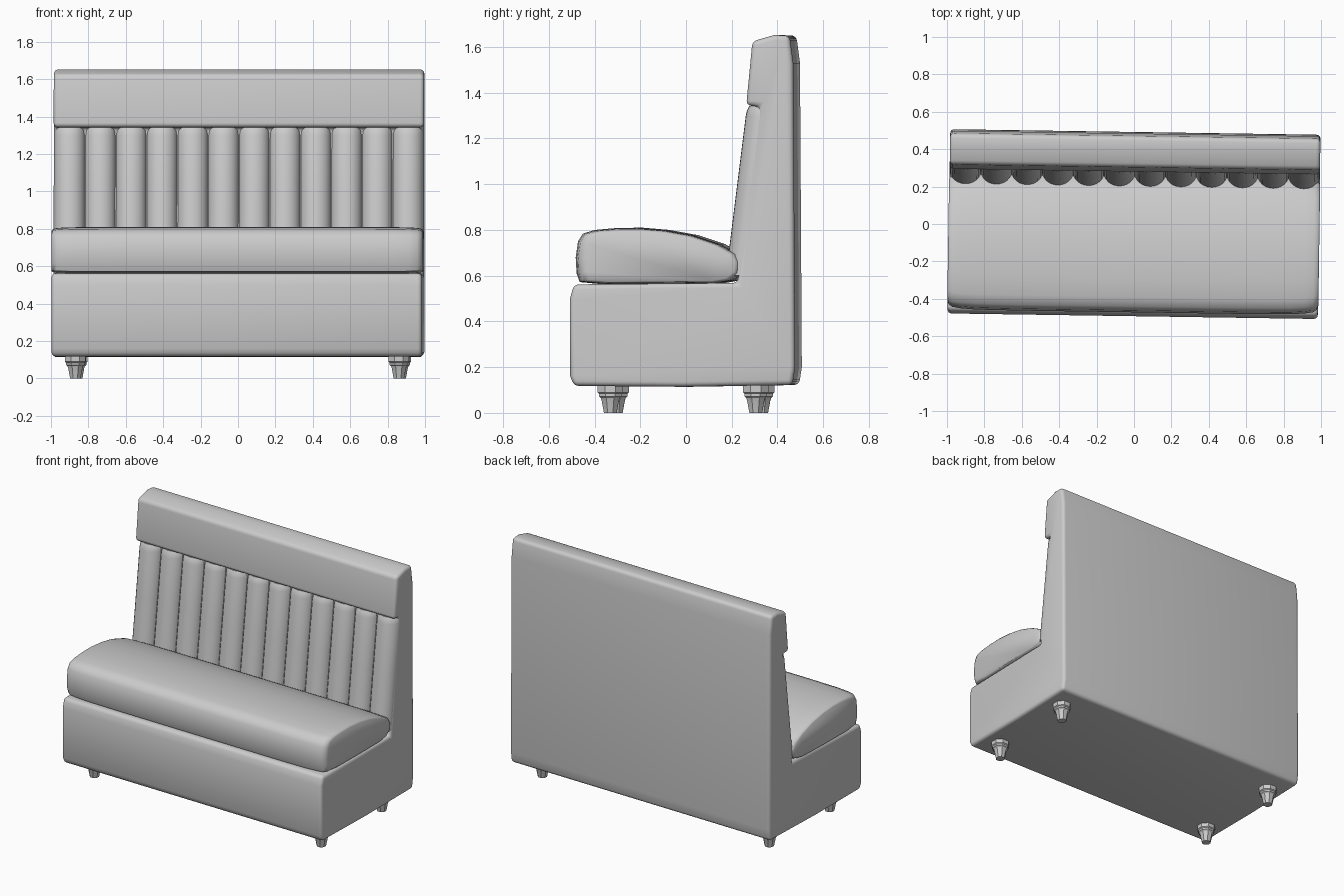
import bpy, math
from mathutils import Matrix, Vector

if "Cube" in bpy.data.objects:
    bpy.data.objects.remove(bpy.data.objects["Cube"])

TWIST = Matrix.Rotation(-0.015, 4, 'Z')   # the whole bench stands slightly turned


def loft(name, rings, angle=40, bevel=0):
    """Skin a list of equal-sized vertex rings and cap both ends."""
    n = len(rings[0])
    verts = [TWIST @ Vector(p) for r in rings for p in r]
    faces = [(i * n + j, i * n + (j + 1) % n, (i + 1) * n + (j + 1) % n, (i + 1) * n + j)
             for i in range(len(rings) - 1) for j in range(n)]
    faces += [tuple(range(n))[::-1], tuple(range((len(rings) - 1) * n, len(rings) * n))]
    me = bpy.data.meshes.new(name)
    me.from_pydata([tuple(v) for v in verts], [], faces)
    ob = bpy.data.objects.new(name, me)
    bpy.context.collection.objects.link(ob)
    bpy.ops.object.select_all(action='DESELECT')
    ob.select_set(True)
    bpy.context.view_layer.objects.active = ob
    bpy.ops.object.mode_set(mode='EDIT')
    bpy.ops.mesh.select_all(action='SELECT')
    bpy.ops.mesh.normals_make_consistent(inside=False)
    bpy.ops.object.mode_set(mode='OBJECT')
    if bevel:
        m = ob.modifiers.new("soft_edges", 'BEVEL')
        m.width, m.segments = bevel, 4
        m.limit_method, m.angle_limit = 'ANGLE', math.radians(25)
        bpy.ops.object.modifier_apply(modifier=m.name)
    bpy.ops.object.shade_smooth_by_angle(angle=math.radians(angle))
    return ob


def ellipse(cx, cy, z, rx, ry, n, start=0.0):
    return [(cx + rx * math.cos(start + 2 * math.pi * k / n),
             cy + ry * math.sin(start + 2 * math.pi * k / n), z) for k in range(n)]


# Upholstered base, back and headrest: one side profile across the width
frame = [(-0.475, 0.118), (-0.492, 0.16), (-0.493, 0.50), (-0.475, 0.562), (0.24, 0.568),
         (0.335, 1.34), (0.278, 1.345), (0.305, 1.625), (0.40, 1.652), (0.468, 1.65),
         (0.484, 1.53), (0.492, 0.20), (0.480, 0.122), (0.0, 0.114)]
loft("bench_frame", [[(x, y, z) for y, z in frame] for x in (-0.99, 0.99)], 40, 0.022)

# Seat cushion: crowned profile, pulled in towards both ends
seat = [(-0.455, 0.572), (-0.468, 0.61), (-0.472, 0.68), (-0.462, 0.75), (-0.44, 0.785),
        (-0.39, 0.80), (-0.30, 0.808), (-0.20, 0.81), (-0.08, 0.80), (0.04, 0.778),
        (0.16, 0.738), (0.24, 0.695), (0.26, 0.66), (0.258, 0.61), (0.22, 0.578),
        (0.15, 0.566), (-0.10, 0.562), (-0.35, 0.562)]
half = [(0.992, 0.88), (0.985, 0.93), (0.965, 0.965), (0.92, 0.982), (0.84, 0.995), (0.6, 1.0)]
stations = [(-x, s) for x, s in half] + [(x, s) for x, s in reversed(half)]
loft("seat_cushion", [[(x, -0.05 + (y + 0.05) * s, 0.66 + (z - 0.66) * s) for y, z in seat]
                      for x, s in stations], 50)

# Row of leaning padded channels on the backrest
PITCH = 0.1645
for i in range(12):
    cx = (i - 5.5) * PITCH
    rings = []
    for z, s in ((0.60, 1), (1.0, 1), (1.30, 1), (1.325, 0.96), (1.342, 0.86)):
        cy = 0.275 + 0.125 * (z - 0.70)
        rings.append(ellipse(cx, cy, z, PITCH / 2 * s, 0.075 * s, 24))
    loft(f"back_channel_{i + 1}", rings, 50)

# Four small turned feet
foot = [(0.0, 0.030), (0.055, 0.041), (0.066, 0.045), (0.072, 0.053), (0.084, 0.053),
        (0.090, 0.060), (0.125, 0.060)]
for sx, side in ((-1, "left"), (1, "right")):
    for sy, end in ((-1, "front"), (1, "back")):
        loft(f"{end}_{side}_foot",
             [ellipse(sx * 0.865, sy * 0.318, z, r, r, 8, math.pi / 8) for z, r in foot], 25)
